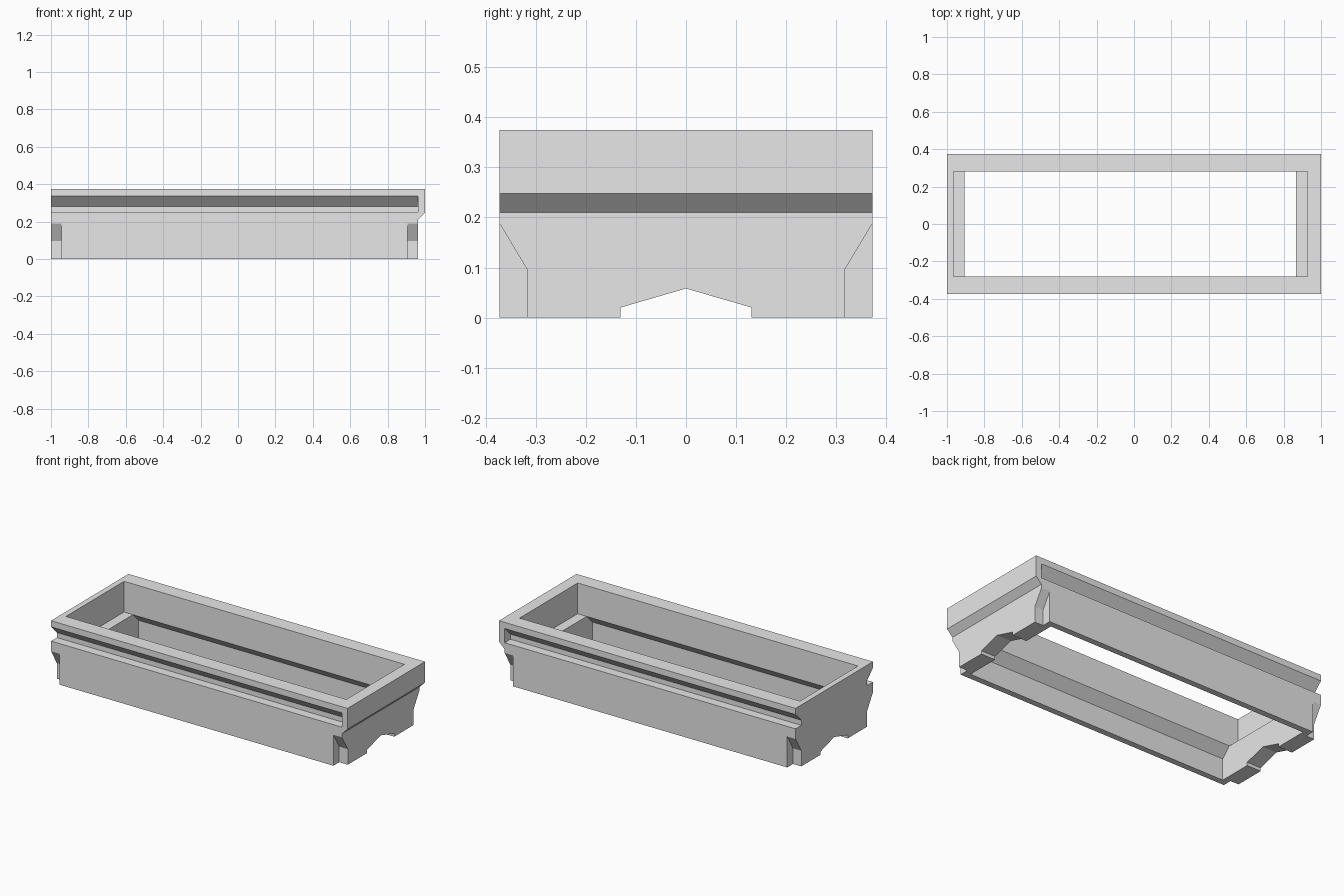
import bpy
import bmesh

cube = bpy.data.objects.get("Cube")
if cube:
    bpy.data.objects.remove(cube, do_unlink=True)

# Plain grey material
grey = bpy.data.materials.new("plain_grey")
grey.use_nodes = True
grey.diffuse_color = (0.8, 0.8, 0.8, 1)
for node in grey.node_tree.nodes:
    if node.type == 'BSDF_PRINCIPLED':
        node.inputs["Base Color"].default_value = (0.8, 0.8, 0.8, 1)


def prism(name, profile, axis, start, end):
    """Extrude a profile along x (profile is y, z) or along y (profile is x, z)."""
    bm = bmesh.new()

    def place(p, d):
        return (d, p[0], p[1]) if axis == 'x' else (p[0], d, p[1])

    face = bm.faces.new([bm.verts.new(place(p, start)) for p in profile])
    extruded = bmesh.ops.extrude_face_region(bm, geom=[face])["geom"]
    shift = (end - start, 0, 0) if axis == 'x' else (0, end - start, 0)
    bmesh.ops.translate(bm, vec=shift,
                        verts=[g for g in extruded if isinstance(g, bmesh.types.BMVert)])
    bmesh.ops.recalc_face_normals(bm, faces=bm.faces[:])
    mesh = bpy.data.meshes.new(name)
    bm.to_mesh(mesh)
    bm.free()
    obj = bpy.data.objects.new(name, mesh)
    bpy.context.collection.objects.link(obj)
    mesh.materials.append(grey)
    return obj


def cut(target, cutter):
    """Subtract the cutter, apply the result and remove the cutter."""
    cutter.hide_render = True
    mod = target.modifiers.new("cut", 'BOOLEAN')
    mod.operation = 'DIFFERENCE'
    mod.solver = 'EXACT'
    mod.object = cutter
    bpy.context.view_layer.objects.active = target
    bpy.ops.object.modifier_apply(modifier=mod.name)
    bpy.data.objects.remove(cutter, do_unlink=True)


def mirrored(profile, side):
    return [(side * y, z) for y, z in profile]


# Body with an overhanging lip on one end
W = 0.373
body = prism("trough_frame",
             [(-1, 0), (0.9625, 0), (0.9625, 0.21), (1, 0.2475), (1, 0.375), (-1, 0.375)],
             'y', -W, W)

# Upper opening, leaving a flat ledge at each end
cut(body, prism("upper_opening",
                [(-0.28, 0.1875), (0.28, 0.1875), (0.28, 0.5), (-0.28, 0.5)],
                'x', -0.965, 0.927))

# Lower opening, flaring out under the thick upper side walls
flare = [(0.336, -0.1), (0.336, 0.1315), (0.28, 0.1875), (0.28, 0.3)]
cut(body, prism("lower_opening", flare + mirrored(flare, -1)[::-1],
                'x', -0.905, 0.866))

# Side grooves with sloped tops, and chamfered notches at the four corners
groove = [(0.4, 0.2505), (0.317, 0.2505), (0.317, 0.2815), (0.4, 0.3645)]
notch = [(0.4, -0.1), (0.317, -0.1), (0.317, 0.095), (0.4, 0.2335)]
for side in (-1, 1):
    cut(body, prism("side_groove", mirrored(groove, side), 'x', -1.1, 0.9625))
    for start, end in ((-1.1, -0.944), (0.905, 1.1)):
        cut(body, prism("corner_notch", mirrored(notch, side), 'x', start, end))

# Peaked cutout under both ends
cut(body, prism("end_cutout",
                [(-0.131, -0.1), (0.131, -0.1), (0.131, 0.02), (0, 0.058), (-0.131, 0.02)],
                'x', -1.2, 1.2))
